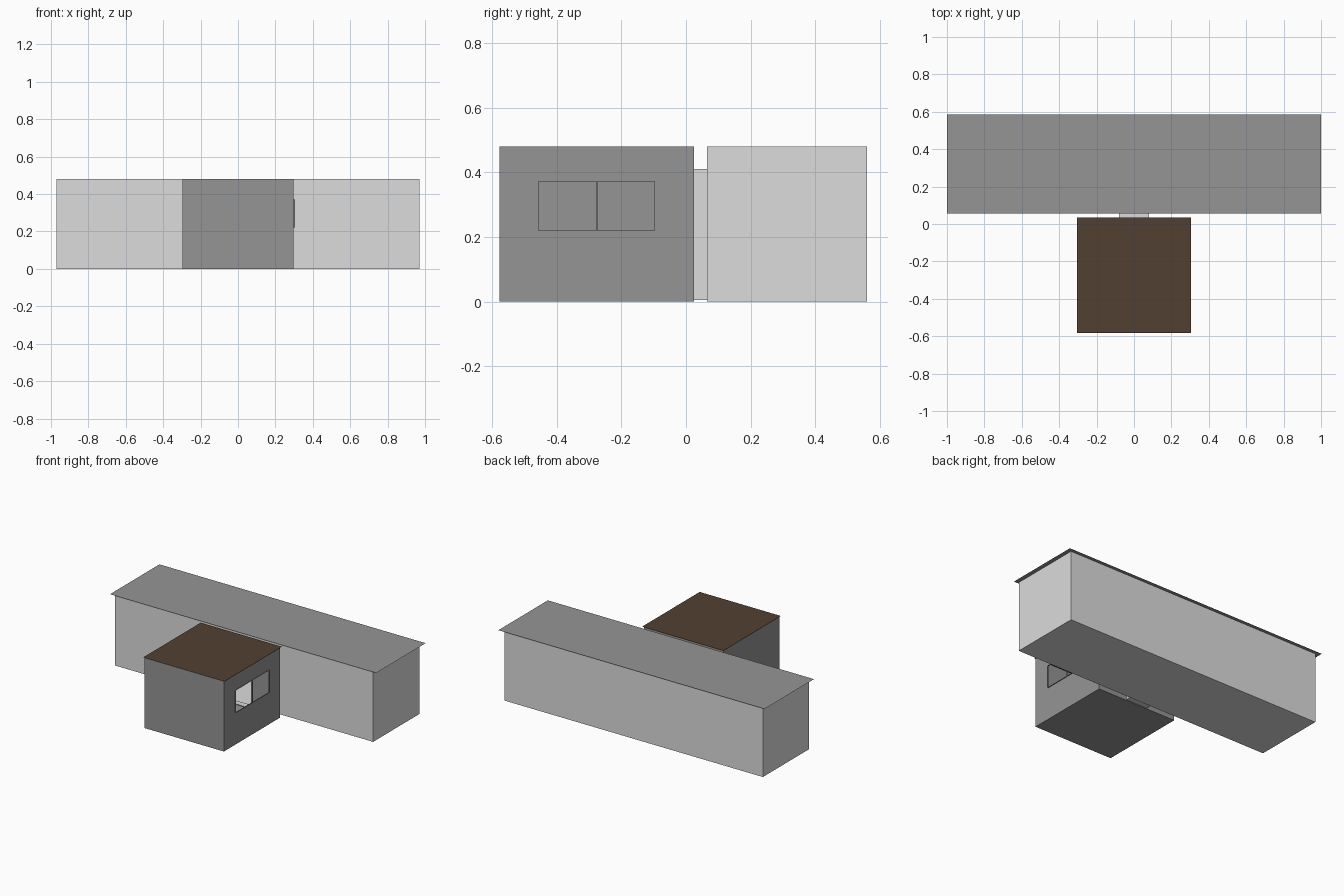
import bpy, bmesh

if "Cube" in bpy.data.objects:
    bpy.data.objects.remove(bpy.data.objects["Cube"])


def material(name, rgb):
    m = bpy.data.materials.new(name)
    m.diffuse_color = (*rgb, 1)
    m.use_nodes = True
    m.node_tree.nodes["Principled BSDF"].inputs["Base Color"].default_value = m.diffuse_color
    return m


LIGHT = material("light_grey", (0.716, 0.716, 0.716))
GREY = material("mid_grey", (0.30, 0.30, 0.30))
BROWN = material("dark_brown", (0.084, 0.051, 0.032))
H = 0.48


def finish(name, bm, mat):
    bmesh.ops.remove_doubles(bm, verts=bm.verts, dist=0.0005)
    me = bpy.data.meshes.new(name)
    bm.to_mesh(me)
    bm.free()
    me.materials.append(mat)
    bpy.context.collection.objects.link(bpy.data.objects.new(name, me))


def quad(bm, pts):
    bm.faces.new([bm.verts.new(p) for p in pts])


def wall(bm, at, u0, u1, holes=(), flip=False):
    """Thin wall from u0 to u1; at(u, z, out) gives a point, holes are (ua, ub, za, zb)
    and each hole gets a sleeve reaching outward by its fifth value."""
    us = sorted({u0, u1, *[h[0] for h in holes], *[h[1] for h in holes]})
    zs = sorted({0, H, *[h[2] for h in holes], *[h[3] for h in holes]})
    step = -1 if flip else 1
    for a, b in zip(us, us[1:]):
        for c, d in zip(zs, zs[1:]):
            u, z = (a + b) / 2, (c + d) / 2
            if not any(h[0] < u < h[1] and h[2] < z < h[3] for h in holes):
                quad(bm, [at(a, c, 0), at(b, c, 0), at(b, d, 0), at(a, d, 0)][::step])
    for a, b, c, d, out in holes:
        if out:
            ring = [(a, c), (b, c), (b, d), (a, d)]
            for p, q in zip(ring, ring[1:] + ring[:1]):
                quad(bm, [at(*p, 0), at(*q, 0), at(*q, out), at(*p, out)][::step])


def hall(name, mat, x, y0, y1, front=(), back=(), right=()):
    """Hollow room with floor and four thin walls, open under its roof sheet."""
    bm = bmesh.new()
    wall(bm, lambda u, z, o: (u, y0 - o, z), -x, x, front)
    wall(bm, lambda u, z, o: (u, y1 + o, z), -x, x, back, True)
    wall(bm, lambda u, z, o: (x + o, u, z), y0, y1, right)
    wall(bm, lambda u, z, o: (-x - o, u, z), y0, y1, (), True)
    quad(bm, [(-x, y0, 0), (-x, y1, 0), (x, y1, 0), (x, y0, 0)])
    finish(name, bm, mat)


def roof(name, mat, x, y0, y1):
    bm = bmesh.new()
    quad(bm, [(-x, y0, H), (x, y0, H), (x, y1, H), (-x, y1, H)])
    finish(name, bm, mat)


# long rear hall, with a short passage sleeve reaching to the front room
DOOR = (-0.08, 0.08, 0.005, 0.41)
hall("rear_hall", LIGHT, 0.97, 0.065, 0.56, front=[(*DOOR, 0.04)])
roof("rear_roof", GREY, 1.0, 0.055, 0.585)

# front room, with an open doorway behind and two framed windows on the right
windows = [(-0.456, -0.277, 0.22, 0.371, 0.007), (-0.274, -0.097, 0.22, 0.371, 0.007)]
hall("front_room", GREY, 0.298, -0.577, 0.025, back=[(*DOOR, 0)], right=windows)
roof("front_roof", BROWN, 0.305, -0.582, 0.035)
